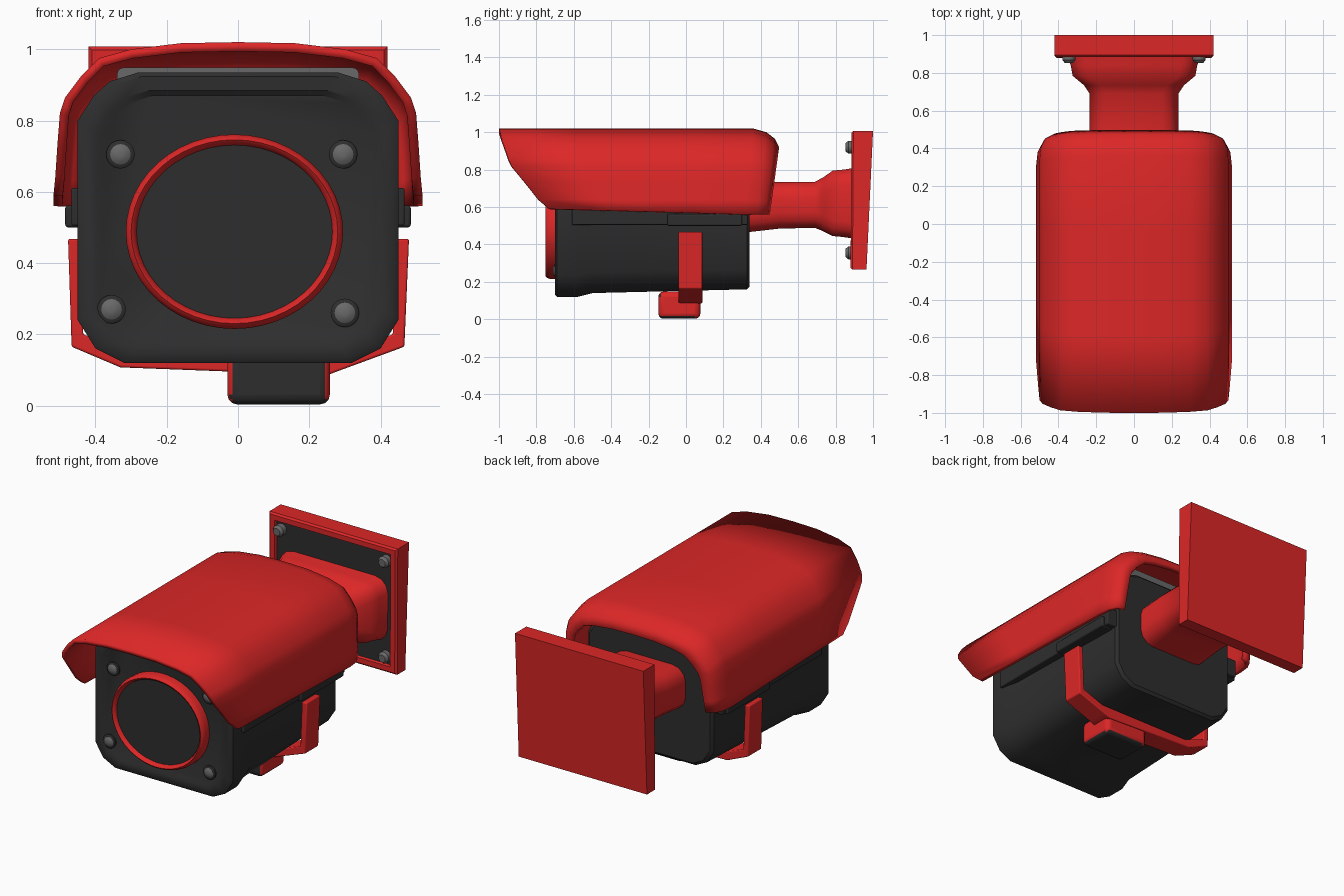
import bpy, bmesh, math

if "Cube" in bpy.data.objects:
    bpy.data.objects.remove(bpy.data.objects["Cube"], do_unlink=True)


def material(name, r, g, b):
    m = bpy.data.materials.new(name)
    m.use_nodes = True
    m.diffuse_color = (r, g, b, 1)
    m.node_tree.nodes["Principled BSDF"].inputs["Base Color"].default_value = (r, g, b, 1)
    return m


RED = material("red", 0.72, 0.02, 0.02)
DARK = material("charcoal", 0.027, 0.027, 0.027)
GREY = material("grey metal", 0.14, 0.14, 0.14)


def finish(name, bm, mats, bevel=0, angle=35, fix=True):
    if fix:
        bmesh.ops.recalc_face_normals(bm, faces=bm.faces)
    mesh = bpy.data.meshes.new(name)
    bm.to_mesh(mesh)
    bm.free()
    for m in mats:
        mesh.materials.append(m)
    ob = bpy.data.objects.new(name, mesh)
    bpy.context.collection.objects.link(ob)
    bpy.ops.object.select_all(action="DESELECT")
    ob.select_set(True)
    bpy.context.view_layer.objects.active = ob
    bpy.ops.object.shade_smooth_by_angle(angle=math.radians(angle))
    if bevel:
        mod = ob.modifiers.new("rounded edges", "BEVEL")
        mod.width, mod.segments, mod.limit_method = bevel, 3, "ANGLE"
    return ob


def loft(name, rings, mats, bevel=0, end_mat=0, angle=35):
    """Skin closed rings; the last cap can take another material."""
    bm = bmesh.new()
    rows = [[bm.verts.new(p) for p in ring] for ring in rings]
    n = len(rows[0])
    for a, b in zip(rows, rows[1:]):
        for i in range(n):
            bm.faces.new((a[i], a[(i + 1) % n], b[(i + 1) % n], b[i]))
    bm.faces.new(rows[0])
    bm.faces.new(rows[-1]).material_index = end_mat
    return finish(name, bm, mats, bevel, angle)


def ellipse(cx, cz, rx, rz, y, n=48):
    return [(cx + rx * math.cos(2 * math.pi * i / n), y,
             cz + rz * math.sin(2 * math.pi * i / n)) for i in range(n)]


def rounded(cz, hx, hz, r, y, steps=3):
    """Rectangle with rounded corners in the xz plane."""
    pts = []
    for k, (sx, sz) in enumerate([(1, 1), (-1, 1), (-1, -1), (1, -1)]):
        for s in range(steps + 1):
            a = math.pi / 2 * (k + s / steps)
            pts.append((sx * (hx - r) + r * math.cos(a), y,
                        cz + sz * (hz - r) + r * math.sin(a)))
    return pts


def box(name, x, y, z, mats, bevel=0):
    return loft(name, [[(x[0], v, z[0]), (x[1], v, z[0]), (x[1], v, z[1]), (x[0], v, z[1])]
                       for v in y], mats, bevel)


def interp(table, v):
    for (a, fa), (b, fb) in zip(table, table[1:]):
        if v <= b:
            return fa + (fb - fa) * max(0, v - a) / (b - a)
    return table[-1][1]


# Camera housing with a raised bezel rim around the face
HALF = [(0.32, 0.12), (0.40, 0.16), (0.45, 0.24), (0.45, 0.80), (0.405, 0.87), (0.36, 0.91), (0.28, 0.935)]
OUTLINE = HALF + [(-x, z) for x, z in reversed(HALF)]


def housing_ring(y, inset):
    return [(x * (1 - inset / 0.45), y, 0.528 + (z - 0.528) * (1 - inset / 0.405)) for x, z in OUTLINE]


loft("housing", [housing_ring(y, i) for y, i in
                 [(0.34, 0.055), (0.325, 0.04), (-0.5, 0.02), (-0.58, 0), (-0.69, 0), (-0.70, 0.012),
                  (-0.70, 0.05), (-0.688, 0.065)]], [DARK])
loft("mount_plate", [rounded(0.925, 0.34, 0.024, 0.02, y) for y in (-0.66, 0.3)], [GREY])

# Lens glass and red lens ring
CX, CZ = -0.01, 0.488
loft("lens_glass", [ellipse(CX, CZ, 0.285, 0.253, y) for y in (-0.68, -0.725)], [DARK])
ring = [(-0.68, 0), (-0.725, 0), (-0.742, 0.006), (-0.75, 0.015), (-0.742, 0.025), (-0.725, 0.03)]
loft("lens_ring", [ellipse(CX, CZ, 0.305 - i, 0.273 - i, y) for y, i in ring], [RED], end_mat=0)
loft("lens_front", [ellipse(CX, CZ, 0.274, 0.242, y) for y in (-0.72, -0.729)], [DARK])

# Small lamps at the corners of the face
for k, (x, z) in enumerate([(-0.33, 0.705), (0.295, 0.705), (-0.355, 0.27), (0.30, 0.26)]):
    loft(f"lamp_rim_{k}", [ellipse(x, z, r, r, y, 20) for y, r in
                           [(-0.68, 0.04), (-0.698, 0.04), (-0.702, 0.034)]], [DARK])
    loft(f"lamp_{k}", [ellipse(x, z, r, r, y, 16) for y, r in
                       [(-0.68, 0.029), (-0.703, 0.029), (-0.71, 0.018), (-0.712, 0.008)]], [GREY])

# Sun hood: bent sheet with a raked front edge and a curled rear edge
side = [(0.16, 1.017), (0.30, 1.0), (0.39, 0.975), (0.44, 0.925), (0.485, 0.865),
        (0.50, 0.82), (0.507, 0.73), (0.513, 0.64), (0.518, 0.56)]
profile = [(-x, z) for x, z in reversed(side)] + [(0, 1.02)] + side
front_edge = [(0.56, -0.73), (0.64, -0.79), (0.83, -0.94), (0.97, -0.985), (1.02, -1.0)]
rear = [(0.36, 1, 0), (0.43, 0.985, 0.02), (0.475, 0.94, 0.055), (0.498, 0.85, 0.10)]
bm = bmesh.new()
rows = []
for t in (0, 0.3, 0.7):
    row = []
    for x, z in profile:
        y0 = interp(front_edge, z)
        drop = 0.03 * (1 - t) if z < 0.6 else 0
        row.append(bm.verts.new((x, y0 + (0.36 - y0) * t, z + drop)))
    rows.append(row)
for y, s, d in rear:
    rows.append([bm.verts.new((x * s, y - 0.05 * (1.02 - z) / 0.46, z - d * (z - 0.56) / 0.46))
                 for x, z in profile])
for a, b in zip(rows, rows[1:]):
    for i in range(len(profile) - 1):
        bm.faces.new((a[i], a[i + 1], b[i + 1], b[i]))
bm.normal_update()
if sum(f.normal.z for f in bm.faces) < 0:
    bmesh.ops.reverse_faces(bm, faces=bm.faces)
hood = finish("sun_hood", bm, [RED], angle=50, fix=False)
solid = hood.modifiers.new("sheet thickness", "SOLIDIFY")
solid.thickness, solid.offset = 0.026, -1

# Side rails and knobs under the hood
for s, label in ((1, "left"), (-1, "right")):
    box(f"{label}_rail", sorted((s * 0.40, s * 0.468)), (-0.61, 0.33), (0.505, 0.61), [DARK], 0.006)
    box(f"{label}_knob", sorted((s * 0.40, s * 0.485)), (-0.1, 0.3), (0.50, 0.562), [DARK], 0.008)

# Strap cradling the housing, and the foot under it
strap = [(-0.477, 0.468), (-0.467, 0.165), (-0.33, 0.107), (0.25, 0.085), (0.29, 0.10), (0.467, 0.165), (0.48, 0.468)]
inner = [(0.445, 0.468), (0.435, 0.2), (0.30, 0.15), (-0.30, 0.15), (-0.435, 0.2), (-0.445, 0.468)]
loft("strap", [[(x, y, z) for x, z in strap + inner] for y in (-0.04, 0.087)], [RED], 0.006)
foot = box("strap_foot", (-0.03, 0.258), (-0.148, 0.077), (0.003, 0.148), [RED, DARK], 0.028)
for f in foot.data.polygons:
    if f.normal.y < -0.7 or f.normal.z < -0.7:
        f.material_index = 1

# Wall arm flaring towards the base
arm = [(0.28, 0.59, 0.235, 0.13), (0.5, 0.61, 0.235, 0.125), (0.69, 0.612, 0.235, 0.123),
       (0.735, 0.615, 0.265, 0.145), (0.785, 0.62, 0.325, 0.175), (0.84, 0.62, 0.335, 0.18),
       (0.905, 0.62, 0.355, 0.19)]
loft("wall_arm", [rounded(cz, hx, hz, 0.085, y) for y, cz, hx, hz in arm], [RED], angle=45)

# Wall plate with a tilted back and a dark recessed front
W, Z0, Z1 = 0.42, 0.265, 1.008


def plate_ring(top_y, low_y, i):
    return [(-W + i, low_y, Z0 + i), (W - i, low_y, Z0 + i), (W - i, top_y, Z1 - i), (-W + i, top_y, Z1 - i)]


loft("wall_plate", [plate_ring(1.0, 0.965, 0), plate_ring(0.895, 0.89, 0), plate_ring(0.885, 0.88, 0.01),
                    plate_ring(0.885, 0.88, 0.04), plate_ring(0.90, 0.895, 0.045)], [RED, DARK], end_mat=1)
for k, (x, z) in enumerate([(x, z) for x in (-0.345, 0.345) for z in (0.355, 0.92)]):
    loft(f"plate_screw_{k}", [ellipse(x, z, r, r, y, 12) for y, r in
                              [(0.91, 0.034), (0.868, 0.034), (0.853, 0.022)]], [GREY])
